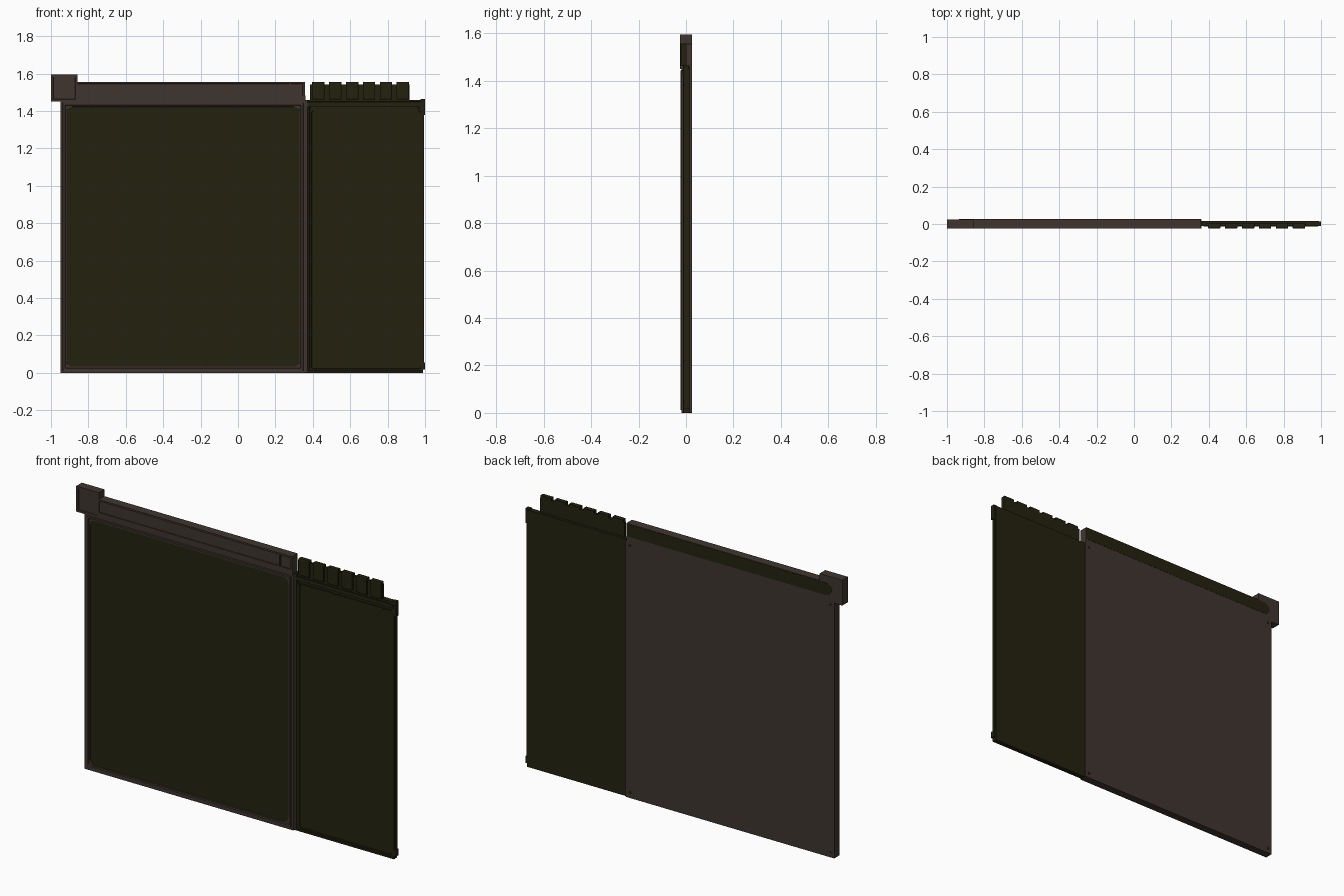
import bpy, bmesh, math
from mathutils import Vector

if "Cube" in bpy.data.objects:
    bpy.data.objects.remove(bpy.data.objects["Cube"], do_unlink=True)


def material(name, rgb):
    m = bpy.data.materials.new(name)
    m.use_nodes = True
    m.diffuse_color = (*rgb, 1)
    bsdf = m.node_tree.nodes["Principled BSDF"]
    bsdf.inputs["Base Color"].default_value = (*rgb, 1)
    bsdf.inputs["Roughness"].default_value = 0.8
    return m


BROWN = material("dark brown", (0.050, 0.036, 0.028))
OLIVE = material("dark olive", (0.0175, 0.0158, 0.0048))


def finish(bm, name, mat):
    bmesh.ops.recalc_face_normals(bm, faces=bm.faces)
    mesh = bpy.data.meshes.new(name)
    bm.to_mesh(mesh)
    bm.free()
    mesh.materials.append(mat)
    ob = bpy.data.objects.new(name, mesh)
    bpy.context.collection.objects.link(ob)
    return ob


def box(name, x, y, z, mat):
    bm = bmesh.new()
    bmesh.ops.create_cube(bm, size=1)
    for v in bm.verts:
        v.co = Vector([(a + b) / 2 + c * (b - a)
                       for c, (a, b) in zip(v.co, (x, y, z))])
    return finish(bm, name, mat)


def stepped_slab(name, rect, steps, mat):
    """Loft rounded rectangles; each step is (inset, corner radius, y)."""
    x0, x1, z0, z1 = rect
    bm = bmesh.new()
    loops = []
    for inset, r, y in steps:
        loop = []
        corners = ((x1, z1, -1, -1), (x0, z1, 1, -1), (x0, z0, 1, 1), (x1, z0, -1, 1))
        for q, (cx, cz, sx, sz) in enumerate(corners):
            for i in range(6):
                a = math.radians(q * 90 + i * 18)
                loop.append(bm.verts.new((cx + sx * (inset + r) + r * math.cos(a), y,
                                          cz + sz * (inset + r) + r * math.sin(a))))
        loops.append(loop)
    for a, b in zip(loops, loops[1:]):
        for i in range(len(a)):
            j = (i + 1) % len(a)
            bm.faces.new((a[i], a[j], b[j], b[i]))
    bm.faces.new(loops[0])
    bm.faces.new(loops[-1])
    return finish(bm, name, mat)


def outline_plate(name, pts, y0, y1, mat):
    bm = bmesh.new()
    f = bm.faces.new([bm.verts.new((x, y0, z)) for x, z in pts])
    ext = bmesh.ops.extrude_face_region(bm, geom=[f])["geom"]
    for v in ext:
        if isinstance(v, bmesh.types.BMVert):
            v.co.y = y1
    return finish(bm, name, mat)


# Main panel: stepped frame with a rounded, recessed screen
stepped_slab("main_frame", (-0.95, 0.362, 0, 1.456),
             [(0, .002, .025), (0, .002, -.020), (.012, .003, -.020), (.014, .004, -.024),
              (.024, .006, -.024), (.027, .012, -.018), (.033, .03, -.018), (.034, .03, -.013)],
             BROWN)
stepped_slab("main_screen", (-0.917, 0.329, 0.033, 1.444),
             [(0, .03, -.012), (0, .03, -.0165)], OLIVE)

# Top bar with a raised rim and a small end cap
stepped_slab("top_bar", (-0.87, 0.358, 1.45, 1.556),
             [(0, .001, .025), (0, .001, -.025), (.010, .001, -.025), (.012, .001, -.019)],
             BROWN)
box("bar_divider", (0.275, 0.283), (-.025, -.015), (1.455, 1.55), BROWN)
box("bar_lower_lip", (-0.86, 0.36), (-.025, -.01), (1.45, 1.482), BROWN)

# Corner block on the end of the bar
stepped_slab("corner_block", (-1, -0.857, 1.45, 1.595),
             [(0, .001, .025), (0, .001, -.025), (.012, .001, -.025), (.014, .001, -.021)],
             BROWN)

# Dark strip along the back of the bar, rounded at the block end
strip = [(0.357, 1.483), (0.357, 1.553), (-0.87, 1.553)]
for i in range(9):
    a = math.radians(90 + i * 22.5)
    strip.append((-0.895 + 0.04 * math.cos(a), 1.518 + 0.035 * math.sin(a)))
outline_plate("back_strip", strip, .022, .0262, OLIVE)

# Screws at the corners of the back
for n, (sx, sz) in enumerate(((-.925, .03), (.337, .03), (-.925, 1.435), (.337, 1.435))):
    disc = [(sx + .008 * math.cos(k * math.pi / 6), sz + .008 * math.sin(k * math.pi / 6))
            for k in range(12)]
    outline_plate("back_screw_%d" % (n + 1), disc, .022, .0262, OLIVE)

# Side panel with a shallow frame and recessed screen
stepped_slab("side_panel", (0.362, 0.988, 0, 1.46),
             [(0, .001, .017), (0, .001, -.011), (.010, .002, -.011), (.012, .002, -.008),
              (.020, .004, -.008), (.022, .006, -.005)], OLIVE)
stepped_slab("side_screen_rim", (0.386, 0.984, 0.014, 1.408),
             [(0, .01, .0), (0, .01, -.011), (.007, .01, -.011), (.009, .01, -.0075)], OLIVE)
box("side_top_rail", (0.372, 0.984), (-.014, 0), (1.424, 1.445), OLIVE)
box("side_hinge_strip", (0.355, 0.372), (-.012, .016), (0.005, 1.455), BROWN)

# Edge strip and end lugs on the outer side
box("side_edge_strip", (0.985, 0.994), (-.005, .014), (0.02, 1.45), OLIVE)
for name, z in (("upper_lug", (1.38, 1.465)), ("lower_lug", (0.018, 0.055))):
    box(name, (0.975, 1.0), (-.011, .013), z, OLIVE)

# Row of tabs on a backing strip above the side panel
box("tab_backing", (0.386, 0.917), (-.012, .002), (1.455, 1.543), OLIVE)
for i in range(6):
    x = 0.396 + i * 0.0905
    stepped_slab("tab_%d" % (i + 1), (x, x + 0.066, 1.462, 1.556),
                 [(0, .001, .002), (0, .001, -.022), (.005, .001, -.025)], OLIVE)
